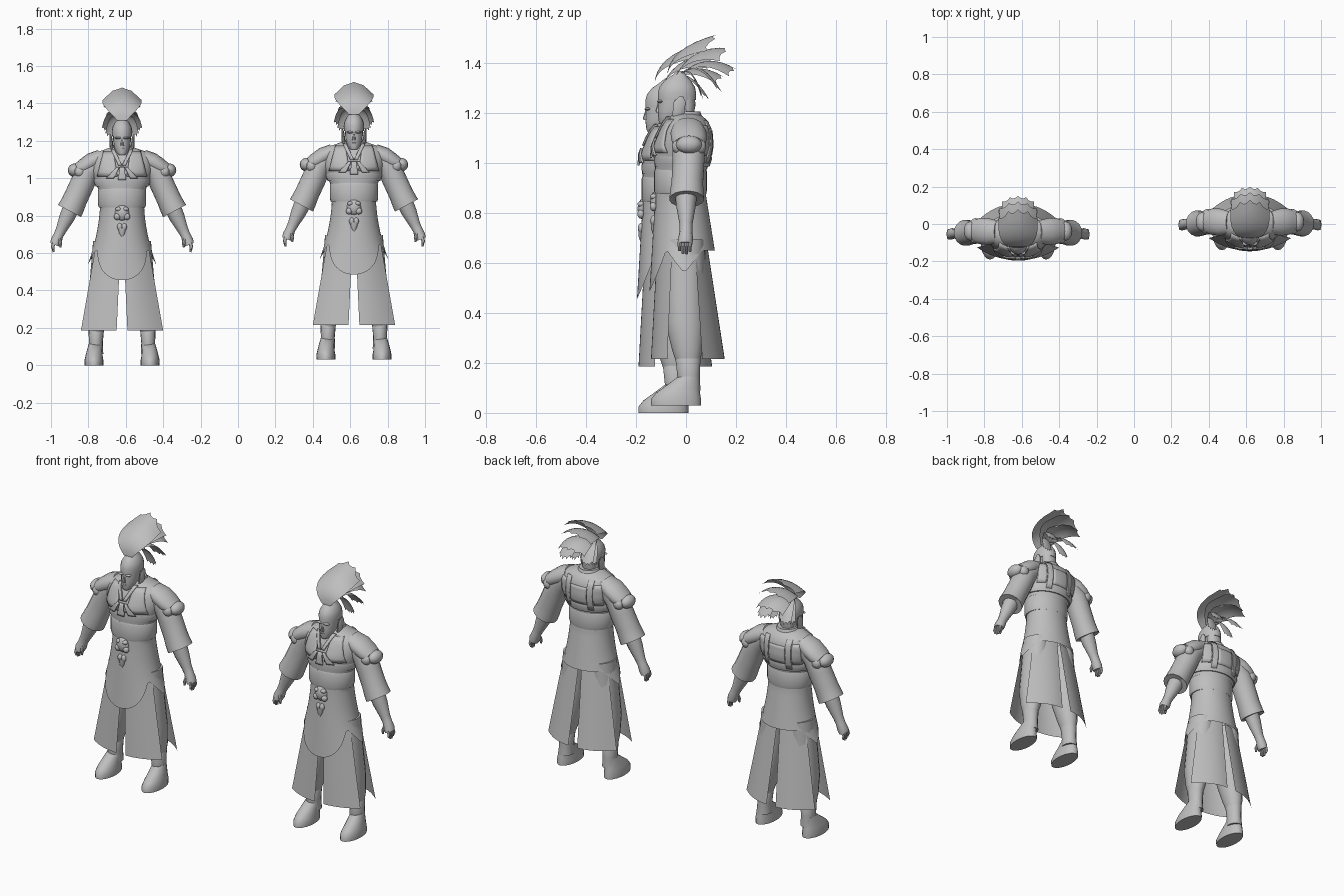
import bpy, math
from mathutils import Vector

cube = bpy.data.objects.get("Cube")
if cube:
    bpy.data.objects.remove(cube)

clay = bpy.data.materials.new("plain_grey")
clay.use_nodes = True
GREY = (0.52, 0.52, 0.52, 1)
clay.diffuse_color = GREY
clay.node_tree.nodes["Principled BSDF"].inputs["Base Color"].default_value = GREY
parts = []


def make(name, verts, faces, mirror=False, thick=0, sharp=40):
    me = bpy.data.meshes.new(name)
    me.from_pydata(verts, [], faces)
    me.materials.append(clay)
    ob = bpy.data.objects.new(name, me)
    bpy.context.collection.objects.link(ob)
    bpy.ops.object.select_all(action='DESELECT')
    ob.select_set(True)
    bpy.context.view_layer.objects.active = ob
    bpy.ops.object.mode_set(mode='EDIT')
    bpy.ops.mesh.select_all(action='SELECT')
    bpy.ops.mesh.remove_doubles(threshold=0.0002)
    bpy.ops.mesh.normals_make_consistent(inside=False)
    bpy.ops.object.mode_set(mode='OBJECT')
    bpy.ops.object.shade_smooth_by_angle(angle=math.radians(sharp))
    if thick:
        ob.modifiers.new("Thickness", 'SOLIDIFY').thickness = thick
    if mirror:
        ob.modifiers.new("Mirror", 'MIRROR').use_mirror_merge = False
    parts.append(ob)
    return ob


def sheet(name, f, nu, nv, **kw):
    """Grid surface from f(u, v) with u and v in 0..1."""
    verts = [f(i / nu, j / nv) for j in range(nv + 1) for i in range(nu + 1)]
    w = nu + 1
    faces = [(j * w + i, j * w + i + 1, (j + 1) * w + i + 1, (j + 1) * w + i)
             for j in range(nv) for i in range(nu)]
    return make(name, verts, faces, **kw)


def tube(name, rings, n=16, caps=True, **kw):
    """Loft of ellipses (x, y, z, width, depth) square to a path in the xz plane."""
    verts, faces = [], []
    for k, (x, y, z, rw, rd) in enumerate(rings):
        a, b = rings[max(k - 1, 0)], rings[min(k + 1, len(rings) - 1)]
        t = Vector((b[0] - a[0], 0, b[2] - a[2])).normalized()
        for i in range(n):
            c, s = math.cos(math.tau * i / n), math.sin(math.tau * i / n)
            verts.append((x + t.z * rw * c, y + rd * s, z - t.x * rw * c))
    for k in range(len(rings) - 1):
        for i in range(n):
            j = (i + 1) % n
            faces.append((k * n + i, k * n + j, k * n + n + j, k * n + n + i))
    if caps:
        faces += [tuple(range(n)), tuple(range(len(verts) - n, len(verts)))]
    return make(name, verts, faces, **kw)


def blob(name, c, r, **kw):
    """Ellipsoid."""
    def f(u, v):
        a, b = math.tau * u, math.pi * v
        return (c[0] + r[0] * math.cos(a) * math.sin(b),
                c[1] + r[1] * math.sin(a) * math.sin(b), c[2] + r[2] * math.cos(b))
    return sheet(name, f, 12, 8, **kw)


def mix(a, b, t):
    return a + (b - a) * t


# Torso, and a lookup of its surface for fitted plates
torso = [(0, -.02, .82, .118, .1), (0, -.022, .93, .122, .1), (0, -.015, .98, .145, .112),
         (0, -.008, 1.04, .165, .115), (0, .002, 1.1, .17, .1), (0, .005, 1.135, .15, .085),
         (0, .0, 1.155, .09, .068), (0, -.005, 1.17, .05, .05)]
tube("torso", torso, 28)


def on_torso(x, z, side, off):
    for a, b in zip(torso, torso[1:]):
        if z <= b[2]:
            t = (z - a[2]) / (b[2] - a[2])
            cy, rx, ry = (mix(a[i], b[i], t) for i in (1, 3, 4))
            return (x, cy + side * (ry * math.sqrt(max(0, 1 - (x / rx) ** 2)) + off), z)


def plate(name, top, bottom, side, off=.008, **kw):
    """Plate fitted on the torso: top and bottom are (x0, x1, z)."""
    def f(u, v):
        x0, x1, z = (mix(top[i], bottom[i], v) for i in range(3))
        return on_torso(mix(x0, x1, u), z, side, off)
    return sheet(name, f, 6, 6, thick=.008, **kw)


# Chest, collar and back trim
plate("front_lapel", (.045, .1, 1.145), (.025, .135, 1.01), -1, .01, mirror=True)
plate("collar_edge", (.04, .06, 1.155), (0, .02, 1.07), -1, .016, mirror=True)
plate("tie_knot", (-.012, .012, 1.06), (-.022, .022, .99), -1, .018)
plate("tie_wing", (.014, .03, 1.06), (.045, .085, 1.0), -1, .018, mirror=True)
plate("back_strap", (.055, .085, 1.14), (.055, .085, .97), 1, .008, mirror=True)
plate("back_panel", (-.05, .05, 1.1), (-.05, .05, 1.0), 1, .004)
plate("shoulder_back_panel", (.09, .135, 1.12), (.09, .13, 1.0), 1, .006, mirror=True)
tube("chest_band", [(0, -.016, .955, .14, .11), (0, -.012, .985, .153, .116),
                    (0, -.012, 1.0, .15, .114)], 28)

# Belt and buckle
tube("belt", [(0, -.022, .845, .124, .103), (0, -.022, .86, .129, .106),
              (0, -.022, .935, .129, .106), (0, -.022, .945, .123, .102)], 28)
blob("buckle", (0, -.122, .815), (.038, .022, .042))
blob("buckle_cheek", (.026, -.13, .795), (.018, .015, .018), mirror=True)
blob("buckle_brow", (.02, -.13, .835), (.016, .014, .012), mirror=True)
blob("pendant_lobe", (.012, -.13, .74), (.014, .012, .02), mirror=True)
tube("pendant_tip", [(0, -.13, .685, .003, .003), (0, -.13, .705, .015, .01),
                     (0, -.13, .735, .022, .012)], 10)


# Upper skirt with pointed hem
def hem(a):
    d = abs(math.degrees(a))
    if d < 58:
        return .455 + .165 * (d / 58) ** 2
    if d < 125:
        return .53 + .09 * min(1, abs(d - 93) / 33)
    return .62


def apron(u, v):
    a = math.pi * (2 * u - 1)
    z = mix(.865, hem(a), v)
    d = max(0, .84 - z)
    ry = .108 + .06 * d if abs(a) < math.pi / 2 else .095 + .16 * d
    return ((.118 + .065 * d + .5 * d * d) * math.sin(a), -.015 - ry * math.cos(a), z)


sheet("upper_skirt", apron, 64, 8)


# Four long skirt panels, open at the centre and sides
def panel(mid_top, mid_low, edge_top, edge_low):
    def f(u, v):
        x = mix(mix(.008, .14, u), mix(.029, .22, u), v)
        y = mix(mix(mid_top, mid_low, v), mix(edge_top, edge_low, v), u ** 2)
        return (x, y, mix(.64, .185, v))
    return f


sheet("front_skirt_panel", panel(-.115, -.14, -.055, -.075), 8, 4, mirror=True)
sheet("back_skirt_panel", panel(.085, .155, .035, .065), 8, 4, mirror=True)

# Legs and shoes
tube("trouser_leg", [(.085, -.005, .66, .07, .08), (.1, -.005, .48, .07, .08),
                     (.12, -.003, .33, .065, .08), (.135, .005, .22, .05, .06),
                     (.138, .008, .175, .038, .048)], mirror=True)
tube("boot_shaft", [(.14, .012, .06, .04, .046), (.14, .01, .12, .037, .045),
                    (.138, .008, .185, .041, .05), (.138, .008, .195, .036, .045)], mirror=True)
tube("shoe", [(.15, -.04, 0, .05, .1), (.15, -.04, .025, .051, .1),
              (.149, -.032, .05, .046, .088), (.146, -.012, .08, .041, .066),
              (.142, .008, .11, .036, .046)], 20, mirror=True)

# Arms
tube("sleeve", [(.13, .01, 1.09, .055, .06), (.185, .01, 1.035, .065, .066),
                (.213, .01, .97, .065, .064), (.25, .005, .89, .065, .064),
                (.268, .003, .85, .068, .068), (.281, .003, .825, .07, .07),
                (.276, .003, .835, .055, .055)], 18, mirror=True)
tube("forearm", [(.268, .0, .85, .045, .045), (.295, 0, .79, .041, .038),
                 (.325, 0, .725, .029, .026), (.34, 0, .695, .026, .026),
                 (.352, -.002, .665, .03, .03), (.36, -.004, .645, .025, .03)], 12, mirror=True)
for i, reach in enumerate((.618, .607, .605, .615)):
    y = -.026 + i * .014
    tube("finger_%d" % (i + 1), [(.363, y, .655, .011, .008), (.371, y, .635, .009, .007),
                                 (.366, y, reach, .005, .005)], 8, mirror=True)
tube("thumb", [(.338, -.018, .675, .011, .01), (.329, -.024, .65, .009, .009),
               (.33, -.026, .63, .005, .005)], 8, mirror=True)

# Shoulder armour
tube("shoulder_guard", [(.11, .008, 1.115, .04, .06), (.16, .01, 1.09, .048, .072),
                        (.205, .012, 1.06, .045, .07), (.235, .012, 1.045, .036, .06)],
     mirror=True)
blob("shoulder_knob", (.255, .012, 1.043), (.035, .052, .036), mirror=True)
blob("shoulder_knob_front", (.225, -.03, 1.035), (.03, .026, .03), mirror=True)
blob("shoulder_knob_back", (.225, .055, 1.035), (.03, .026, .03), mirror=True)

# Neck, head and helmet
tube("neck", [(0, -.01, 1.13, .05, .05), (0, -.02, 1.2, .038, .042)])
tube("neck_collar", [(0, 0, 1.14, .075, .07), (0, .002, 1.175, .055, .055),
                     (0, .002, 1.165, .045, .045)])
tube("head", [(0, -.085, 1.125, .018, .02), (0, -.07, 1.14, .033, .04),
              (0, -.05, 1.175, .045, .062), (0, -.04, 1.22, .049, .072),
              (0, -.037, 1.26, .049, .072)])
tube("helmet", [(0, -.036, 1.222, .053, .076), (0, -.036, 1.25, .055, .077),
                (0, -.035, 1.275, .05, .07), (0, -.033, 1.3, .037, .052),
                (0, -.028, 1.318, .02, .03), (0, -.022, 1.338, .009, .012)], 20)
blob("brow", (.02, -.104, 1.216), (.02, .012, .006), mirror=True)
tube("nose", [(0, -.108, 1.172, .01, .012), (0, -.11, 1.18, .009, .012),
              (0, -.103, 1.215, .004, .008)], 8)
blob("lips", (0, -.104, 1.158), (.014, .008, .005))
tube("ear_guard", [(.05, -.04, 1.14, .008, .012), (.056, -.03, 1.17, .01, .025),
                   (.06, -.025, 1.215, .008, .025), (.062, -.02, 1.235, .003, .008)], 10,
     mirror=True)
tube("nape_hair", [(0, .005, 1.16, .035, .025), (0, .005, 1.2, .043, .033),
                   (0, 0, 1.24, .045, .035)])


# Helmet plumes: curved sheets with a scalloped tip
def plume(name, base, mid, tip, width, droop, x0=0, x1=0, **kw):
    def f(u, v):
        s = 2 * u - 1
        v *= 1 - .12 * s * s - .05 * abs(math.sin(2 * math.pi * s))
        y, z = (mix(mix(base[i], mid[i], v), mix(mid[i], tip[i], v), v) for i in (0, 1))
        w = width * (.25 + .75 * math.sin(min(1, v * 1.3) * math.pi / 2))
        return (mix(x0, x1, v) + s * w, y, z - droop * v * s * s)
    return sheet(name, f, 12, 8, **kw)


plume("top_plume", (-.075, 1.31), (-.08, 1.43), (.13, 1.485), .105, .06)
plume("middle_plume", (-.04, 1.32), (.02, 1.44), (.17, 1.43), .1, .06)
plume("rear_plume", (-.02, 1.325), (.08, 1.42), (.2, 1.345), .085, .05)
plume("side_plume", (-.02, 1.33), (.06, 1.4), (.145, 1.25), .04, .02, .02, .075, mirror=True)
plume("low_side_plume", (-.02, 1.33), (.03, 1.37), (.07, 1.22), .03, .02, .02, .065, mirror=True)

# Second figure shares every mesh
for ob in parts:
    twin = ob.copy()
    twin.name = "second_" + ob.name
    bpy.context.collection.objects.link(twin)
    ob.location = (-.62, -.05, 0)
    twin.location = (.62, 0, .03)
